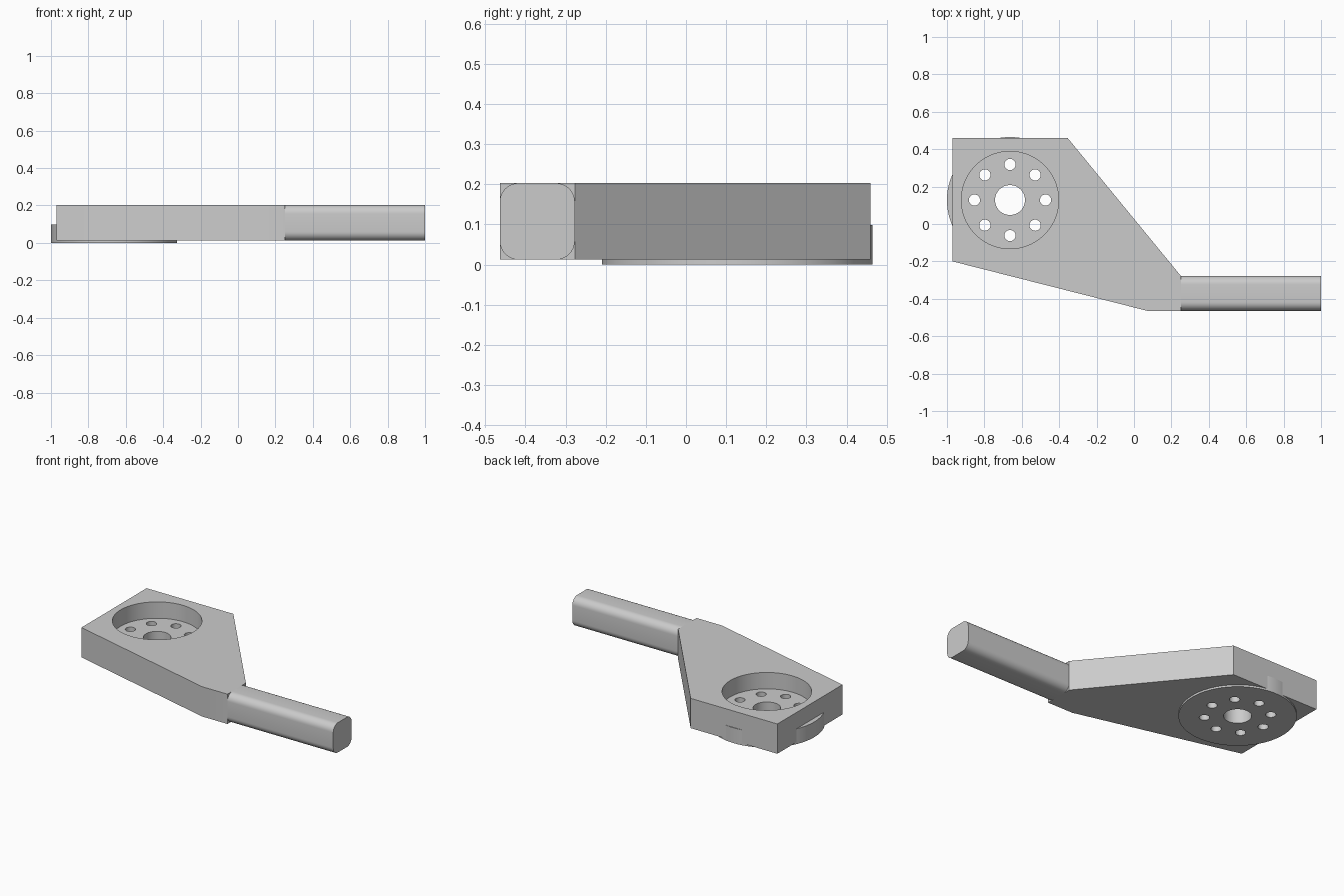
import bpy
import bmesh
from math import cos, sin, pi, radians

cube = bpy.data.objects.get("Cube")
if cube:
    bpy.data.objects.remove(cube, do_unlink=True)

GREY = (0.6, 0.6, 0.6, 1)
metal = bpy.data.materials.new("light_grey")
metal.diffuse_color = GREY
metal.use_nodes = True
metal.node_tree.nodes["Principled BSDF"].inputs["Base Color"].default_value = GREY

BOTTOM, TOP = 0.012, 0.203
CX, CY = -0.663, 0.128
DISC_TOP = 0.098


def prism(name, outline, offset):
    """Extrude a closed loop of 3D points along an offset."""
    bm = bmesh.new()
    base = bm.faces.new([bm.verts.new(p) for p in outline])
    ext = bmesh.ops.extrude_face_region(bm, geom=[base])
    moved = [g for g in ext["geom"] if isinstance(g, bmesh.types.BMVert)]
    bmesh.ops.translate(bm, verts=moved, vec=offset)
    bmesh.ops.recalc_face_normals(bm, faces=bm.faces)
    mesh = bpy.data.meshes.new(name)
    bm.to_mesh(mesh)
    bm.free()
    mesh.materials.append(metal)
    obj = bpy.data.objects.new(name, mesh)
    bpy.context.collection.objects.link(obj)
    return obj


def cylinder(name, x, y, radius, z0, z1, sides):
    ring = [(x + radius * cos(2 * pi * i / sides),
             y + radius * sin(2 * pi * i / sides), z0) for i in range(sides)]
    return prism(name, ring, (0, 0, z1 - z0))


def finish(obj, cutters=()):
    """Apply the cuts, remove the cutters and smooth the round faces."""
    bpy.ops.object.select_all(action='DESELECT')
    obj.select_set(True)
    bpy.context.view_layer.objects.active = obj
    for cutter in cutters:
        cutter.hide_render = True
        mod = obj.modifiers.new("cut", 'BOOLEAN')
        mod.operation = 'DIFFERENCE'
        mod.solver = 'EXACT'
        mod.object = cutter
        bpy.ops.object.modifier_apply(modifier=mod.name)
        bpy.data.objects.remove(cutter, do_unlink=True)
    bpy.ops.object.shade_smooth_by_angle(angle=radians(30))


# Angular plate with a round bore
outline = [(-0.97, 0.46), (-0.97, -0.2), (0.07, -0.464),
           (0.25, -0.464), (0.25, -0.277), (-0.355, 0.46)]
plate = prism("bracket_plate", [(x, y, BOTTOM) for x, y in outline],
              (0, 0, TOP - BOTTOM))
finish(plate, [cylinder("bore_cutter", CX, CY, 0.26, -0.1, 0.3, 96)])

# Mounting disc, forming the floor of the bore, with a ring of bolt holes
disc = cylinder("mounting_disc", CX, CY, 0.337, 0, DISC_TOP, 128)
holes = [cylinder("centre_cutter", CX, CY, 0.08, -0.1, 0.3, 48)]
for i in range(8):
    a = i * pi / 4
    holes.append(cylinder("bolt_cutter", CX + 0.19 * cos(a), CY + 0.19 * sin(a),
                          0.03, -0.1, 0.3, 24))
finish(disc, holes)

# Square arm with rounded long edges
R, STEPS = 0.047, 8
section = []
corners = [(-0.277 - R, TOP - R), (-0.464 + R, TOP - R),
           (-0.464 + R, BOTTOM + R), (-0.277 - R, BOTTOM + R)]
for k, (y, z) in enumerate(corners):
    for s in range(STEPS + 1):
        a = (k + s / STEPS) * pi / 2
        section.append((0.25, y + R * cos(a), z + R * sin(a)))
finish(prism("arm", section, (0.75, 0, 0)))
